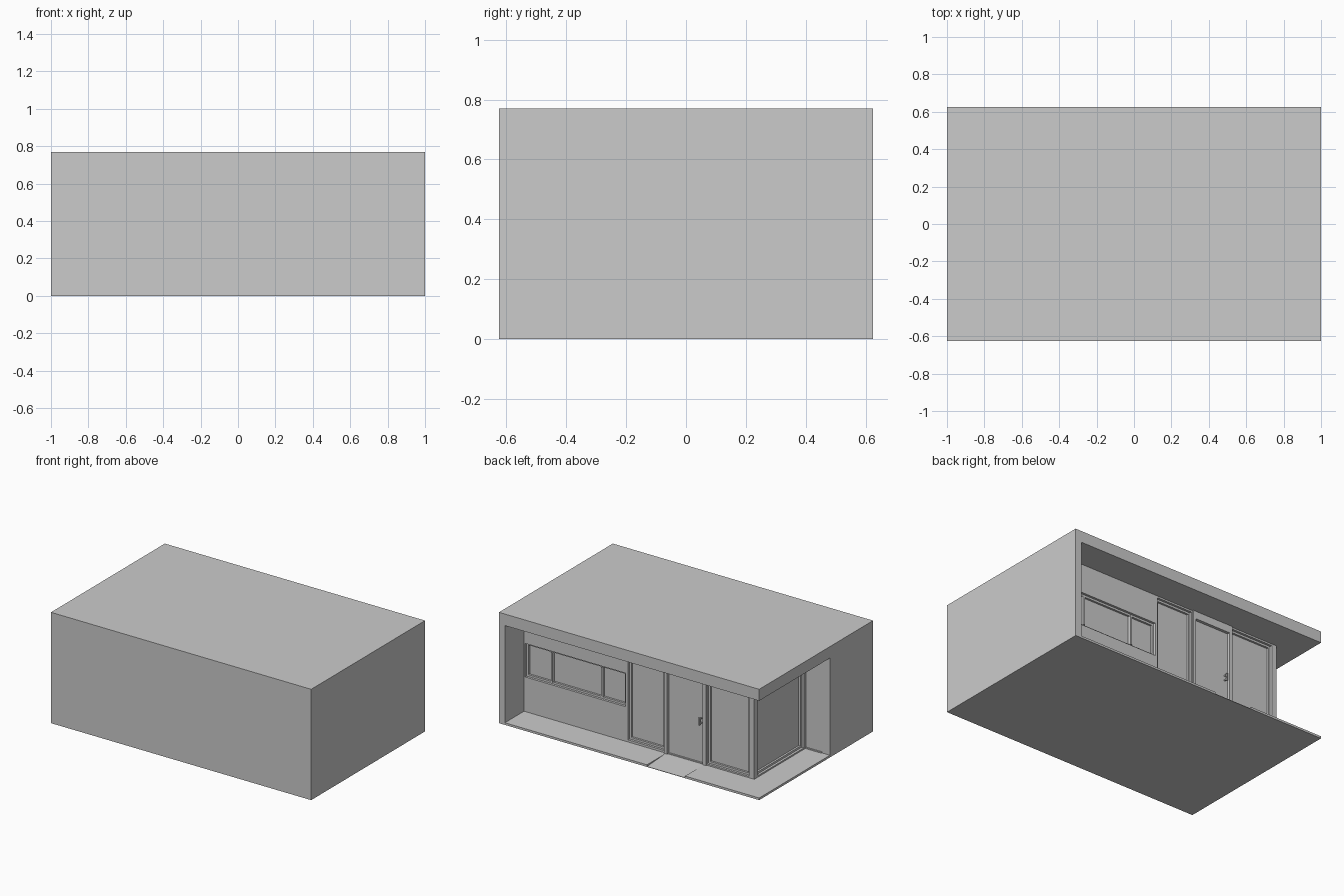
import bpy, bmesh
from mathutils import Vector

cube = bpy.data.objects.get("Cube")
if cube:
    bpy.data.objects.remove(cube, do_unlink=True)

# One plain plaster grey for the whole building
grey = bpy.data.materials.new("plaster_grey")
grey.use_nodes = True
colour = (0.6, 0.6, 0.6, 1)
grey.diffuse_color = colour
grey.node_tree.nodes["Principled BSDF"].inputs["Base Color"].default_value = colour


def prism(name, profile, direction):
    """Extrude a flat outline along a direction into a closed solid."""
    bm = bmesh.new()
    face = bm.faces.new([bm.verts.new(p) for p in profile])
    grown = bmesh.ops.extrude_face_region(bm, geom=[face])["geom"]
    verts = [g for g in grown if isinstance(g, bmesh.types.BMVert)]
    bmesh.ops.translate(bm, verts=verts, vec=Vector(direction))
    bmesh.ops.recalc_face_normals(bm, faces=bm.faces[:])
    mesh = bpy.data.meshes.new(name)
    bm.to_mesh(mesh)
    bm.free()
    mesh.materials.append(grey)
    obj = bpy.data.objects.new(name, mesh)
    bpy.context.scene.collection.objects.link(obj)
    return obj


def box(name, x0, x1, y0, y1, z0, z1):
    outline = [(x0, y0, z0), (x1, y0, z0), (x1, y1, z0), (x0, y1, z0)]
    return prism(name, outline, (0, 0, z1 - z0))


def cut(target, cutter):
    mod = target.modifiers.new("cut", "BOOLEAN")
    mod.operation = "DIFFERENCE"
    mod.solver = "EXACT"
    mod.object = cutter
    bpy.context.view_layer.objects.active = target
    bpy.ops.object.modifier_apply(modifier=mod.name)
    bpy.data.objects.remove(cutter, do_unlink=True)


# Main levels and wall planes
FLOOR, SOFFIT, TOP = 0.015, 0.69, 0.77
BACK, SIDE, RETURN = 0.415, -0.815, -0.152
LEFT = 0.954
DEPTH = 0.03

# Building shell with the L-shaped porch cut out of it
shell = box("building_shell", -1, 1, -0.625, 0.625, 0, TOP)
porch = [(LEFT, BACK), (LEFT, 0.8), (-1.2, 0.8), (-1.2, RETURN), (SIDE, RETURN), (SIDE, BACK)]
cut(shell, prism("porch_cutter", [(x, y, FLOOR) for x, y in porch], (0, 0, SOFFIT - FLOOR)))

# Entrance ramp sunk into the porch floor
ramp = [(0.66, 0.001), (0.66, 0.05), (0.43, 0.05), (0.43, FLOOR)]
cut(shell, prism("ramp_cutter", [(-0.43, y, z) for y, z in ramp], (0.292, 0, 0)))


def glazing(name, on_back, lo, hi, z0, z1, mullions=(), bar=0.014):
    """Recess an opening in the back or side wall and fit its frame bars."""
    def part(label, a0, a1, d0, d1, b0, b1):
        if on_back:
            return box(label, a0, a1, BACK - d1, BACK - d0, b0, b1)
        return box(label, SIDE + d0, SIDE + d1, a0, a1, b0, b1)

    cut(shell, part(name + "_cutter", lo, hi, -0.02, DEPTH, z0, z1))
    near, far = 0.016, DEPTH + 0.005
    part(name + "_sill", lo, hi, near, far, z0, z0 + bar)
    part(name + "_head", lo, hi, near, far, z1 - bar, z1)
    part(name + "_jamb_low", lo, lo + bar, near, far, z0 + bar, z1 - bar)
    part(name + "_jamb_high", hi - bar, hi, near, far, z0 + bar, z1 - bar)
    for i, m in enumerate(mullions):
        part(f"{name}_mullion_{i + 1}", m - bar / 2, m + bar / 2, near - 0.006, far, z0 + bar, z1 - bar)


# Windows
glazing("strip_window", True, 0.175, 0.945, 0.255, 0.488, (0.363, 0.748))
glazing("hall_window", True, -0.122, 0.155, 0.03, 0.678)
glazing("corner_window", True, -0.775, -0.452, 0.025, 0.678)
glazing("side_window", False, -0.13, 0.375, 0.025, 0.678)

# Door leaf set back inside a slightly proud frame
D0, D1, DOOR_TOP, TRIM = -0.448, -0.128, 0.637, 0.024
cut(shell, box("door_cutter", D0 + TRIM, D1 - TRIM, BACK - 0.012, BACK + 0.05, FLOOR + 0.004, DOOR_TOP))
box("door_frame_right", D0, D0 + TRIM, BACK - 0.01, BACK + 0.008, FLOOR, SOFFIT)
box("door_frame_left", D1 - TRIM, D1, BACK - 0.01, BACK + 0.008, FLOOR, SOFFIT)
box("door_transom", D0 + TRIM, D1 - TRIM, BACK - 0.01, BACK + 0.008, DOOR_TOP, SOFFIT)

# Door pull on two short stems
box("door_handle", -0.406, -0.396, BACK + 0.008, BACK + 0.016, 0.285, 0.335)
for label, z in (("lower", 0.29), ("upper", 0.322)):
    box(f"door_handle_{label}_stem", -0.405, -0.397, BACK - 0.014, BACK + 0.008, z, z + 0.008)

# Low threshold at the return wall
box("return_wall_threshold", -0.94, SIDE, RETURN - 0.005, RETURN + 0.006, FLOOR, FLOOR + 0.008)
